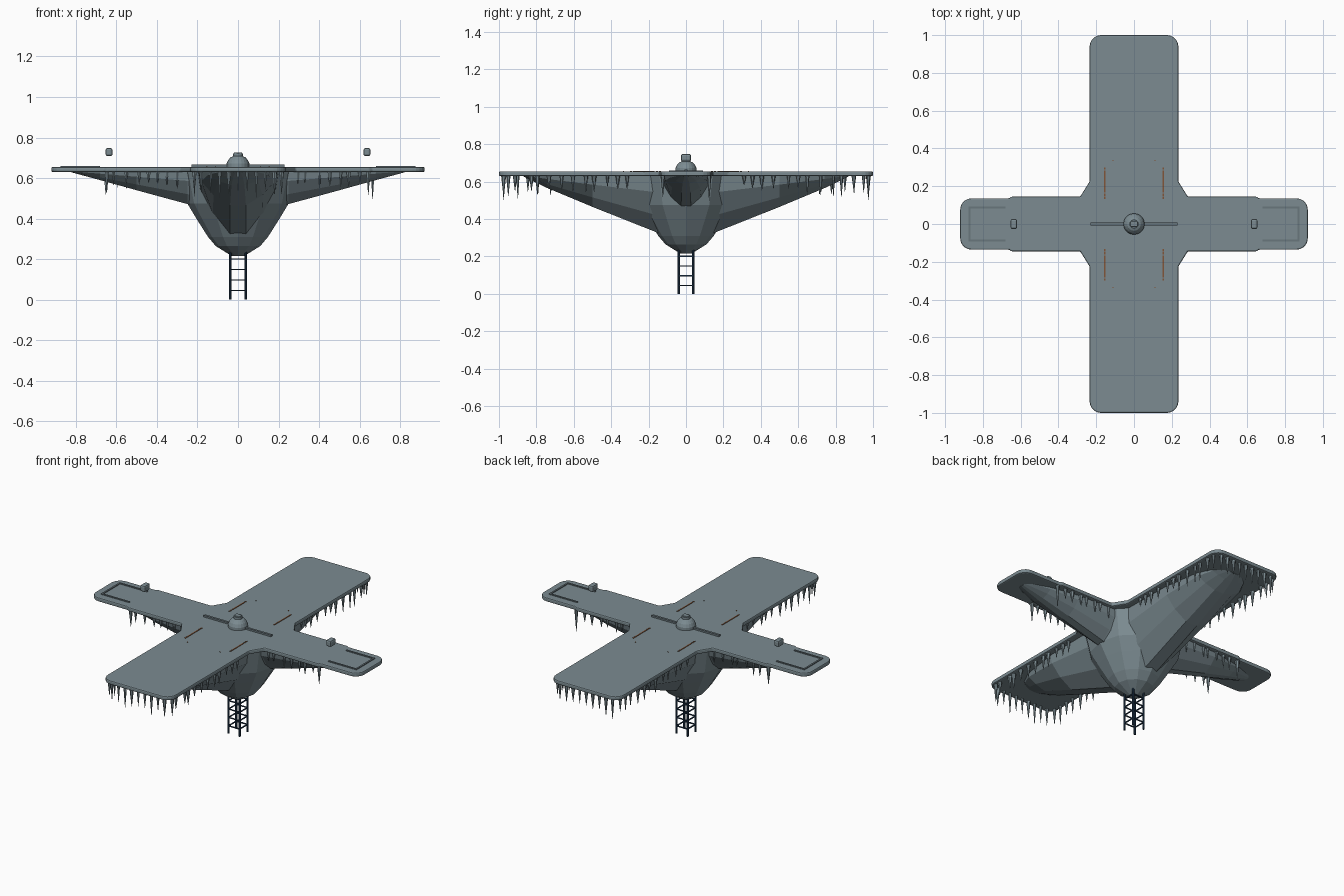
import bpy, bmesh, math, random
from mathutils import Matrix, Vector

random.seed(4)
cube = bpy.data.objects.get("Cube")
if cube:
    bpy.data.objects.remove(cube)


def material(name, rgb):
    m = bpy.data.materials.new(name)
    m.use_nodes = True
    m.diffuse_color = (*rgb, 1)
    m.node_tree.nodes["Principled BSDF"].inputs["Base Color"].default_value = (*rgb, 1)
    return m


GREY = material("weathered grey", (0.20, 0.26, 0.285))
TRIM = material("dark trim", (0.14, 0.18, 0.2))
NAVY = material("navy steel", (0.015, 0.04, 0.08))
RUST = material("rust marking", (0.22, 0.09, 0.04))


def finish(name, bm, mat, smooth=False):
    bmesh.ops.recalc_face_normals(bm, faces=bm.faces)
    me = bpy.data.meshes.new(name)
    bm.to_mesh(me)
    bm.free()
    me.materials.append(mat)
    for p in me.polygons:
        p.use_smooth = smooth
    ob = bpy.data.objects.new(name, me)
    bpy.context.collection.objects.link(ob)
    return ob


def add_box(bm, centre, size):
    mat = Matrix.Translation(centre) @ Matrix.Diagonal((*size, 1))
    bmesh.ops.create_cube(bm, size=1, matrix=mat)


def bevel(ob, width, segments=2):
    b = ob.modifiers.new("bevel", "BEVEL")
    b.width, b.segments, b.limit_method = width, segments, "ANGLE"


def loft(bm, rings):
    rows = [[bm.verts.new(p) for p in ring] for ring in rings]
    n = len(rows[0])
    for a, b in zip(rows, rows[1:]):
        for i in range(n):
            bm.faces.new((a[i], a[(i + 1) % n], b[(i + 1) % n], b[i]))
    bm.faces.new(rows[0])
    bm.faces.new(rows[-1])


# Cross shaped deck with rounded tips
quarter = [(0.92, 0.136), (0.66, 0.136), (0.65, 0.145), (0.285, 0.145), (0.235, 0.225), (0.235, 1)]
outline = quarter + [(-x, y) for x, y in reversed(quarter)]
outline += [(-x, -y) for x, y in quarter] + [(x, -y) for x, y in reversed(quarter)]
bm = bmesh.new()
bm.faces.new([bm.verts.new((x, y, 0.63)) for x, y in outline])
tips = [v for v in bm.verts if abs(v.co.x) > 0.9 or abs(v.co.y) > 0.9]
bmesh.ops.bevel(bm, geom=tips, offset=0.06, segments=5, profile=0.5, affect="VERTICES")
top = bmesh.ops.extrude_face_region(bm, geom=list(bm.faces))["geom"]
bmesh.ops.translate(bm, vec=(0, 0, 0.025), verts=[v for v in top if isinstance(v, bmesh.types.BMVert)])
bevel(finish("deck", bm, GREY), 0.008)

# Faceted central hull
bm = bmesh.new()
profile = [(0.03, 0.215), (0.11, 0.265), (0.148, 0.31), (0.205, 0.4), (0.25, 0.475), (0.285, 0.635)]
loft(bm, [[(r * math.cos(math.tau * i / 12), r * math.sin(math.tau * i / 12), z) for i in range(12)]
          for r, z in profile])
finish("central_hull", bm, GREY)

# Tapered keels: distance out, half width, bottom height
HALF = [(1, 0), (0.93, 0.3), (0.62, 0.7), (0.2, 1)]
SECTION = HALF + [(-a, d) for a, d in reversed(HALF)]
LONG = [(0, 0.2, 0.27), (0.16, 0.2, 0.33), (0.5, 0.195, 0.465), (0.74, 0.16, 0.565),
        (0.82, 0.12, 0.603), (0.87, 0.06, 0.628)]
SHORT = [(0, 0.13, 0.41), (0.25, 0.13, 0.472), (0.5, 0.12, 0.54), (0.68, 0.09, 0.59), (0.82, 0.04, 0.628)]


def keel(name, stations, turn):
    bm = bmesh.new()
    loft(bm, [[(u, w * a, 0.635 - d * (0.635 - z)) for a, d in SECTION] for u, w, z in stations])
    bmesh.ops.rotate(bm, verts=bm.verts, matrix=Matrix.Rotation(turn, 3, "Z"))
    finish(name, bm, GREY)


keel("left_keel", SHORT, 0)
keel("back_keel", LONG, math.pi / 2)
keel("right_keel", SHORT, math.pi)
keel("front_keel", LONG, -math.pi / 2)

# Hanging icicles along the edges
bm = bmesh.new()


def icicle(x, y, length):
    r = random.uniform(0.009, 0.014)
    length *= random.uniform(0.7, 1.1)
    bmesh.ops.create_cone(bm, cap_ends=True, segments=6, radius1=0.001, radius2=r, depth=length,
                          matrix=Matrix.Translation((x, y, 0.634 - length / 2)))


for s in (-1, 1):
    for t in (-1, 1):
        for i in range(12):
            y = 0.3 + 0.06 * i + random.uniform(-0.015, 0.015)
            icicle(s * 0.215, t * min(y, 0.95), 0.07 + 0.05 * i / 11)
        for i in range(8):
            x = 0.29 + 0.052 * i + random.uniform(-0.012, 0.012)
            icicle(s * x, t * 0.124, 0.13 if i > 6 else 0.08)
    for i in range(9):
        icicle(-0.18 + 0.045 * i, s * 0.975, 0.125)
finish("icicles", bm, GREY)

# Central dome with cap and cross bar
bm = bmesh.new()
dome = [(0.056, 0.65), (0.056, 0.672), (0.048, 0.69), (0.036, 0.703), (0.024, 0.708), (0.024, 0.722)]
loft(bm, [[(r * math.cos(math.tau * i / 20), r * math.sin(math.tau * i / 20), z) for i in range(20)]
          for r, z in dome])
finish("dome", bm, GREY)
bm = bmesh.new()
add_box(bm, (0, 0, 0.72), (0.04, 0.03, 0.014))
bevel(finish("dome_cap", bm, GREY), 0.004)
bm = bmesh.new()
add_box(bm, (0, 0, 0.659), (0.46, 0.014, 0.014))
finish("cross_bar", bm, TRIM)

# Hovering pods and raised tip frames
for side, s in (("left", 1), ("right", -1)):
    bm = bmesh.new()
    add_box(bm, (s * 0.636, 0, 0.728), (0.035, 0.054, 0.04))
    bevel(finish(side + "_pod", bm, GREY), 0.01)
    bm = bmesh.new()
    for t in (-1, 1):
        add_box(bm, (s * 0.778, t * 0.087, 0.656), (0.194, 0.01, 0.008))
    add_box(bm, (s * 0.87, 0, 0.656), (0.01, 0.184, 0.008))
    finish(side + "_tip_frame", bm, TRIM)

# Dashed deck markings and small studs
bm = bmesh.new()
for s in (-1, 1):
    for t in (-1, 1):
        add_box(bm, (s * 0.154, t * 0.225, 0.656), (0.007, 0.115, 0.004))
        for y in (0.139, 0.155, 0.293):
            add_box(bm, (s * 0.154, t * y, 0.656), (0.007, 0.011, 0.004))
        add_box(bm, (s * 0.112, t * 0.335, 0.656), (0.005, 0.005, 0.004))
finish("deck_markings", bm, RUST)

# Lattice ladder tower
bm = bmesh.new()
for s in (-1, 1):
    for t in (-1, 1):
        bmesh.ops.create_cone(bm, cap_ends=True, segments=8, radius1=0.0065, radius2=0.0065, depth=0.27,
                              matrix=Matrix.Translation((s * 0.038, t * 0.038, 0.135)))
finish("tower_legs", bm, NAVY)
bm = bmesh.new()
for i in range(4):
    z = 0.045 + 0.052 * i
    for s in (-1, 1):
        add_box(bm, (s * 0.038, 0, z), (0.006, 0.076, 0.006))
        add_box(bm, (0, s * 0.038, z), (0.076, 0.006, 0.006))
finish("tower_rungs", bm, NAVY)
